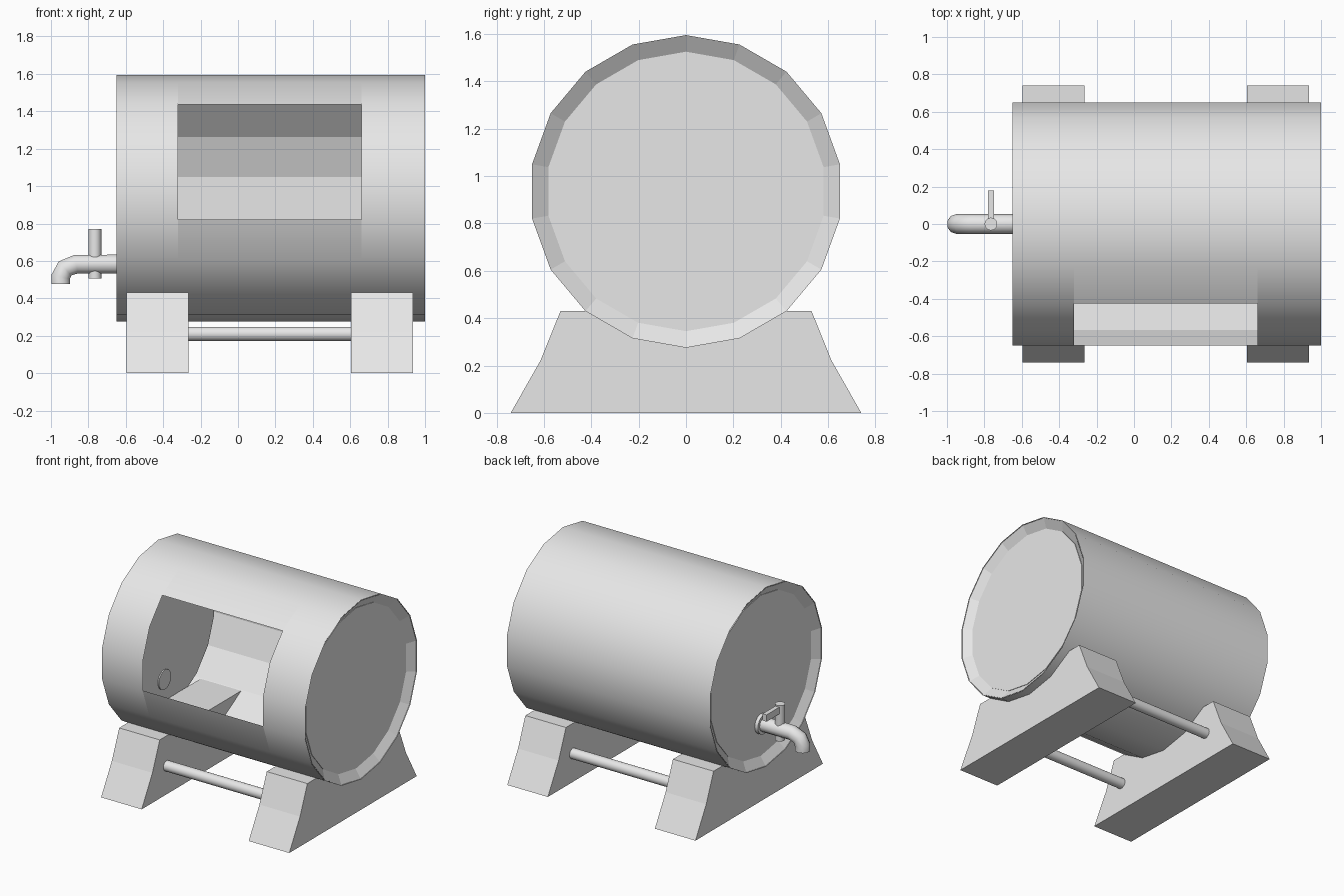
import bpy, bmesh, math
from mathutils import Vector

if "Cube" in bpy.data.objects:
    bpy.data.objects.remove(bpy.data.objects["Cube"], do_unlink=True)

grey = bpy.data.materials.new("plain_grey")
grey.use_nodes = True
COLOUR = (0.8, 0.8, 0.8, 1)
grey.diffuse_color = COLOUR
grey.node_tree.nodes["Principled BSDF"].inputs["Base Color"].default_value = COLOUR

SIDES, AXIS_Z, RADIUS, RIM = 18, 0.935, 0.66, 0.59
LEFT, RIGHT, DOOR_L, DOOR_R = -0.65, 1.0, -0.32, 0.66
DEPTH = 0.045
DOOR = (2, 3, 4)          # staves left out for the front opening


def finish(name, bm):
    mesh = bpy.data.meshes.new(name)
    bm.to_mesh(mesh)
    bm.free()
    mesh.materials.append(grey)
    obj = bpy.data.objects.new(name, mesh)
    bpy.context.collection.objects.link(obj)
    return obj


def ring(bm, x, r):
    turns = [2 * math.pi * k / SIDES for k in range(SIDES)]
    return [bm.verts.new((x, -r * math.sin(t), AXIS_Z + r * math.cos(t))) for t in turns]


def sleeve(name, x0, r0, x1, r1, skip=(), outward=False, smooth=False):
    """Open tube of staves around the barrel axis."""
    bm = bmesh.new()
    a, b = ring(bm, x0, r0), ring(bm, x1, r1)
    for k in range(SIDES):
        if k in skip:
            continue
        n = (k + 1) % SIDES
        quad = [a[k], b[k], b[n], a[n]]
        face = bm.faces.new(quad[::-1] if outward else quad)
        face.smooth = smooth
    return finish(name, bm)


def head(name, x, thickness=0.008):
    """Thin round barrel end."""
    bm = bmesh.new()
    face = bm.faces.new(ring(bm, x - thickness / 2, RIM))
    out = bmesh.ops.extrude_face_region(bm, geom=[face])
    moved = [g for g in out["geom"] if isinstance(g, bmesh.types.BMVert)]
    bmesh.ops.translate(bm, verts=moved, vec=(thickness, 0, 0))
    bmesh.ops.recalc_face_normals(bm, faces=bm.faces)
    return finish(name, bm)


def rod(name, start, end, radius, sides=20):
    """Smooth round bar between two points."""
    start, end = Vector(start), Vector(end)
    bm = bmesh.new()
    bmesh.ops.create_cone(bm, cap_ends=True, segments=sides, radius1=radius,
                          radius2=radius, depth=(end - start).length)
    for f in bm.faces:
        f.smooth = len(f.verts) == 4
    for e in bm.edges:
        e.smooth = all(len(f.verts) == 4 for f in e.link_faces)
    obj = finish(name, bm)
    obj.location = (start + end) / 2
    obj.rotation_euler = (end - start).to_track_quat("Z", "Y").to_euler()
    return obj


# Barrel wall and its inner face
for name, x0, x1, skip in (("right_band", LEFT, DOOR_L, ()),
                           ("middle_wall", DOOR_L, DOOR_R, DOOR),
                           ("left_band", DOOR_R, RIGHT, ())):
    sleeve(name, x0, RADIUS, x1, RADIUS, skip, outward=True, smooth=True)
    sleeve(name + "_lining", x0, RADIUS - 0.005, x1, RADIUS - 0.005, skip)

# Recessed ends
sleeve("right_rim", LEFT, RADIUS, LEFT + DEPTH, RIM)
sleeve("left_rim", RIGHT - DEPTH, RIM, RIGHT, RADIUS)
head("right_head", LEFT + DEPTH)
head("left_head", RIGHT - DEPTH)

# Stands: flared block profile pushed along the barrel
half = [(0.74, 0), (0.615, 0.22), (0.53, 0.43)]
profile = half + [(-y, z) for y, z in reversed(half)]
for name, x in (("right_stand", -0.595), ("left_stand", 0.605)):
    bm = bmesh.new()
    face = bm.faces.new([bm.verts.new((x, y, z)) for y, z in profile])
    out = bmesh.ops.extrude_face_region(bm, geom=[face])
    moved = [g for g in out["geom"] if isinstance(g, bmesh.types.BMVert)]
    bmesh.ops.translate(bm, verts=moved, vec=(0.33, 0, 0))
    bmesh.ops.recalc_face_normals(bm, faces=bm.faces)
    finish(name, bm)

# Rods joining the stands
for name, y in (("front_rod", -0.45), ("back_rod", 0.45)):
    rod(name, (-0.27, y, 0.21), (0.61, y, 0.21), 0.038)

# Tap spout: bent pipe
curve = bpy.data.curves.new("tap_spout", "CURVE")
curve.dimensions = "3D"
curve.bevel_depth = 0.053
curve.bevel_resolution = 3
curve.use_fill_caps = True
path = [(-0.6, 0.583), (-0.865, 0.583), (-0.925, 0.56), (-0.948, 0.515), (-0.948, 0.478)]
line = curve.splines.new("POLY")
line.points.add(len(path) - 1)
for point, (x, z) in zip(line.points, path):
    point.co = (x, 0, z, 1)
curve.materials.append(grey)
spout = bpy.data.objects.new("tap_spout", curve)
bpy.context.collection.objects.link(spout)

# Tap flange, valve stem and lever
rod("tap_flange", (-0.635, 0, 0.583), (-0.593, 0, 0.583), 0.072)
rod("valve_stem", (-0.765, 0, 0.507), (-0.765, 0, 0.77), 0.034)
bm = bmesh.new()
bmesh.ops.create_cube(bm, size=1)
bmesh.ops.scale(bm, verts=bm.verts, vec=(0.032, 0.18, 0.05))
bmesh.ops.translate(bm, verts=bm.verts, vec=(-0.765, 0.09, 0.735))
finish("tap_lever", bm)
